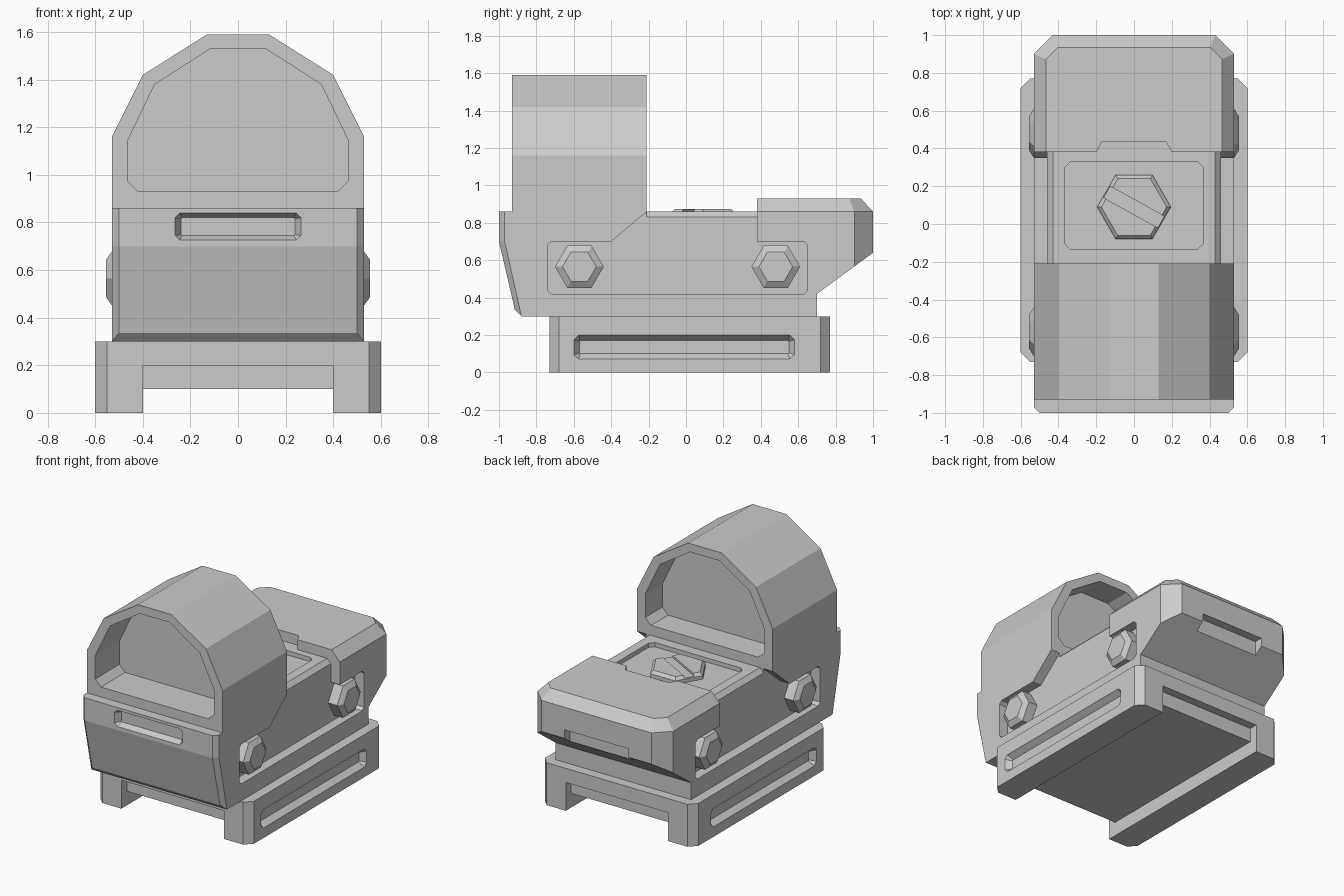
import bpy
import bmesh
from math import radians, cos, sin, pi
from mathutils import Vector, Matrix

if "Cube" in bpy.data.objects:
    bpy.data.objects.remove(bpy.data.objects["Cube"], do_unlink=True)

grey = bpy.data.materials.new("matte_grey")
grey.use_nodes = True
grey.diffuse_color = (0.6, 0.6, 0.6, 1)
grey.node_tree.nodes["Principled BSDF"].inputs["Base Color"].default_value = grey.diffuse_color


def make(name, bm):
    bmesh.ops.recalc_face_normals(bm, faces=bm.faces)
    mesh = bpy.data.meshes.new(name)
    bm.to_mesh(mesh)
    bm.free()
    mesh.materials.append(grey)
    obj = bpy.data.objects.new(name, mesh)
    bpy.context.collection.objects.link(obj)
    return obj


def loft(axis, start, end, outline, outline_end=None):
    """Prism or frustum along an axis; outline holds the other two coordinates."""
    bm = bmesh.new()

    def ring(points, depth):
        verts = []
        for p in points:
            co = list(p)
            co.insert("xyz".index(axis), depth)
            verts.append(bm.verts.new(co))
        return verts

    a, b = ring(outline, start), ring(outline_end or outline, end)
    bm.faces.new(a)
    bm.faces.new(b)
    for i in range(len(a)):
        j = (i + 1) % len(a)
        bm.faces.new((a[i], a[j], b[j], b[i]))
    return bm


def rect(u0, u1, v0, v1, c=0.0):
    """Rectangle with optional cut corners."""
    if not c:
        return [(u0, v0), (u1, v0), (u1, v1), (u0, v1)]
    return [(u0 + c, v0), (u1 - c, v0), (u1, v0 + c), (u1, v1 - c),
            (u1 - c, v1), (u0 + c, v1), (u0, v1 - c), (u0, v0 + c)]


def mirrored(half):
    """Complete a symmetric outline from its +x half."""
    return half + [(-x, v) for x, v in reversed(half)]


def hexagon(u, v, r):
    return [(u + r * cos(i * pi / 3), v + r * sin(i * pi / 3)) for i in range(6)]


def cut(obj, bm):
    cutter = make("cutter", bm)
    cutter.hide_render = True
    mod = obj.modifiers.new("cut", "BOOLEAN")
    mod.operation, mod.solver, mod.object = "DIFFERENCE", "EXACT", cutter
    bpy.context.view_layer.objects.active = obj
    bpy.ops.object.modifier_apply(modifier=mod.name)
    bpy.data.objects.remove(cutter, do_unlink=True)


# Rail clamp with open channel, side slots and inner plate
clamp = make("rail_clamp", loft("z", 0, 0.3, rect(-0.6, 0.6, -0.73, 0.77, 0.05)))
cut(clamp, loft("y", -1, 1, rect(-0.4, 0.4, -0.1, 0.2)))
for s in (-1, 1):
    cut(clamp, loft("x", s * 0.601, s * 0.56,
                    rect(-0.6, 0.58, 0.07, 0.2, 0.025), rect(-0.57, 0.55, 0.1, 0.17, 0.005)))
make("clamp_plate", loft("y", -0.67, 0.71, rect(-0.4, 0.4, 0.1, 0.2)))

# Main body: side profile, bevelled front edges, sliced rear corners
bm = loft("x", -0.53, 0.53, [(-1, 0.86), (-1, 0.7), (-0.915, 0.335), (-0.88, 0.3),
                             (0.7, 0.3), (0.7, 0.42), (1, 0.64), (1, 0.86)])
front_edges = [e for e in bm.edges
               if all(v.co.y < -0.9 for v in e.verts)
               and abs(e.verts[0].co.x - e.verts[1].co.x) < 0.1]
bmesh.ops.bevel(bm, geom=front_edges, offset=0.03, segments=1, affect="EDGES")
for s in (-1, 1):
    res = bmesh.ops.bisect_plane(bm, geom=bm.verts[:] + bm.edges[:] + bm.faces[:],
                                 plane_co=(s * 0.43, 1, 0), plane_no=(s, 1, 0), clear_outer=True)
    edges = [g for g in res["geom_cut"] if isinstance(g, bmesh.types.BMEdge)]
    bmesh.ops.contextual_create(bm, geom=edges)
body = make("main_body", bm)

# Side recesses and sloped shoulders of the middle section
recess = [(-0.72, 0.42), (0.63, 0.42), (0.65, 0.44), (0.65, 0.68), (0.63, 0.7), (0.38, 0.7),
          (0.38, 0.88), (-0.186, 0.88), (-0.4, 0.7), (-0.72, 0.7), (-0.74, 0.68), (-0.74, 0.44)]
for s in (-1, 1):
    cut(body, loft("x", s * 0.46, s * 0.6, recess))
    cut(body, loft("y", -0.21, 0.38, [(s * 0.42, 0.87), (s * 0.47, 0.82),
                                      (s * 0.6, 0.82), (s * 0.6, 0.87)]))

# Front slot, rear grip notch and top pocket
cut(body, loft("y", -1.001, -0.96, rect(-0.265, 0.265, 0.725, 0.84, 0.02),
               rect(-0.24, 0.24, 0.745, 0.82, 0.004)))
cut(body, loft("y", 0.94, 1.1, rect(-0.25, 0.25, 0.5, 0.7)))
cut(body, loft("z", 0.83, 0.9, rect(-0.365, 0.365, -0.135, 0.33, 0.03)))

# Rear cap with sloped rim and a notch in its front edge
notch = [(0.17, 0.435), (0.2, 0.38)]
cap_low = mirrored(notch + [(0.53, 0.38), (0.53, 0.9), (0.43, 1.0)])
cap_top = mirrored(notch + [(0.465, 0.38), (0.465, 0.873), (0.403, 0.935)])
make("rear_cap", loft("z", 0.86, 0.93, cap_low, cap_top))

# Hood with window recessed from both ends, leaving the lens block
hood = make("lens_hood", loft("y", -0.93, -0.21, mirrored(
    [(0.53, 0.86), (0.53, 1.16), (0.4, 1.42), (0.13, 1.59)])))
window = mirrored([(0.42, 0.93), (0.465, 0.975), (0.465, 1.14), (0.35, 1.38), (0.115, 1.53)])
for near, far in ((-1, -0.66), (-0.4, -0.1)):
    cut(hood, loft("y", near, far, window))

# Side bolts
for side, s in (("left", 1), ("right", -1)):
    for end, y in (("front", -0.57), ("rear", 0.48)):
        make(f"{side}_{end}_bolt_shank", loft("x", s * 0.45, s * 0.53, hexagon(y, 0.565, 0.13)))
        make(f"{side}_{end}_bolt_head", loft("x", s * 0.53, s * 0.555, hexagon(y, 0.565, 0.13),
                                             hexagon(y, 0.565, 0.09)))

# Slotted adjustment screw on top
make("top_screw_base", loft("z", 0.82, 0.855, hexagon(0, 0.09, 0.195)))
screw = make("top_screw_head", loft("z", 0.855, 0.875, hexagon(0, 0.09, 0.195),
                                    hexagon(0, 0.09, 0.173)))
slot = loft("z", 0.86, 0.9, rect(-0.3, 0.3, -0.035, 0.035))
slot.transform(Matrix.Translation(Vector((0, 0.09, 0))) @ Matrix.Rotation(radians(-29), 4, "Z"))
cut(screw, slot)
